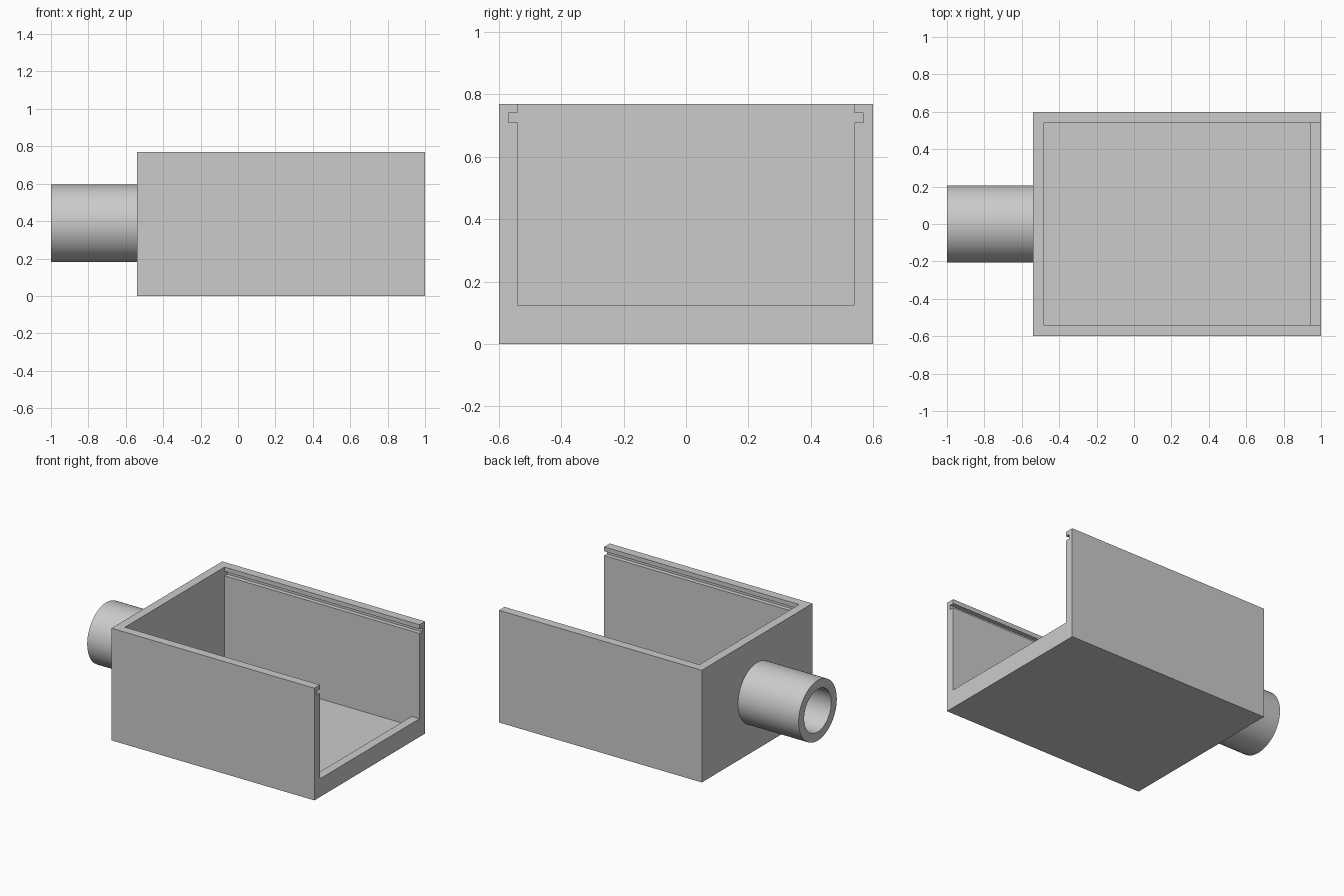
import bpy, bmesh, math
from mathutils import Matrix, Vector

cube = bpy.data.objects.get("Cube")
if cube:
    bpy.data.objects.remove(cube, do_unlink=True)

grey = bpy.data.materials.new("plain grey")
grey.use_nodes = True
colour = (0.6, 0.6, 0.6, 1)
grey.diffuse_color = colour
grey.node_tree.nodes["Principled BSDF"].inputs["Base Color"].default_value = colour

LEFT, RIGHT = -0.54, 1.0
HALF, HEIGHT, WALL = 0.6, 0.77, 0.06
INNER = HALF - WALL
SILL = 0.125


def finish(bm, name):
    bmesh.ops.recalc_face_normals(bm, faces=bm.faces)
    mesh = bpy.data.meshes.new(name)
    bm.to_mesh(mesh)
    bm.free()
    mesh.materials.append(grey)
    obj = bpy.data.objects.new(name, mesh)
    bpy.context.collection.objects.link(obj)
    return obj


def prism(name, section, x0, x1):
    """Extrude a (y, z) section along x."""
    bm = bmesh.new()
    face = bm.faces.new([bm.verts.new((x0, y, z)) for y, z in section])
    out = bmesh.ops.extrude_face_region(bm, geom=[face])
    moved = [v for v in out["geom"] if isinstance(v, bmesh.types.BMVert)]
    bmesh.ops.translate(bm, verts=moved, vec=(x1 - x0, 0, 0))
    return finish(bm, name)


def rectangle(half, z0, z1):
    return [(-half, z0), (half, z0), (half, z1), (-half, z1)]


def cut(target, cutter):
    cutter.hide_render = True
    mod = target.modifiers.new("cut", 'BOOLEAN')
    mod.operation, mod.solver, mod.object = 'DIFFERENCE', 'EXACT', cutter
    with bpy.context.temp_override(object=target, active_object=target):
        bpy.ops.object.modifier_apply(modifier=mod.name)
    bpy.data.objects.remove(cutter, do_unlink=True)


# Open-ended box with lid grooves along both long walls
box = prism("box_body", rectangle(HALF, 0, HEIGHT), LEFT, RIGHT)
side = [(INNER, SILL), (INNER, 0.71), (INNER + 0.03, 0.71),
        (INNER + 0.03, 0.74), (INNER, 0.74), (INNER, 0.9)]
channel = side + [(-y, z) for y, z in reversed(side)]
cut(box, prism("channel_cutter", channel, LEFT + WALL, RIGHT + 0.1))

# Recessed floor, leaving a low sill at the open end
cut(box, prism("floor_cutter", rectangle(INNER, WALL, 0.3), LEFT + WALL, RIGHT - WALL))

# Hollow round pipe on the closed end, bore stopping at the wall
bm = bmesh.new()
centre, outer, bore = 0.388, 0.207, 0.147
ring = [(-1, outer), (LEFT + 0.02, outer), (LEFT + 0.02, bore), (-1, bore)]
verts = [bm.verts.new((x, 0, centre + r)) for x, r in ring]
edges = [bm.edges.new((verts[i], verts[(i + 1) % 4])) for i in range(4)]
bmesh.ops.spin(bm, geom=verts + edges, cent=(0, 0, centre), axis=(1, 0, 0),
               angle=math.tau, steps=64, use_merge=True)
bmesh.ops.remove_doubles(bm, verts=bm.verts, dist=0.0001)
pipe = finish(bm, "pipe")
bpy.ops.object.select_all(action='DESELECT')
pipe.select_set(True)
bpy.context.view_layer.objects.active = pipe
bpy.ops.object.shade_smooth_by_angle(angle=math.radians(30))
